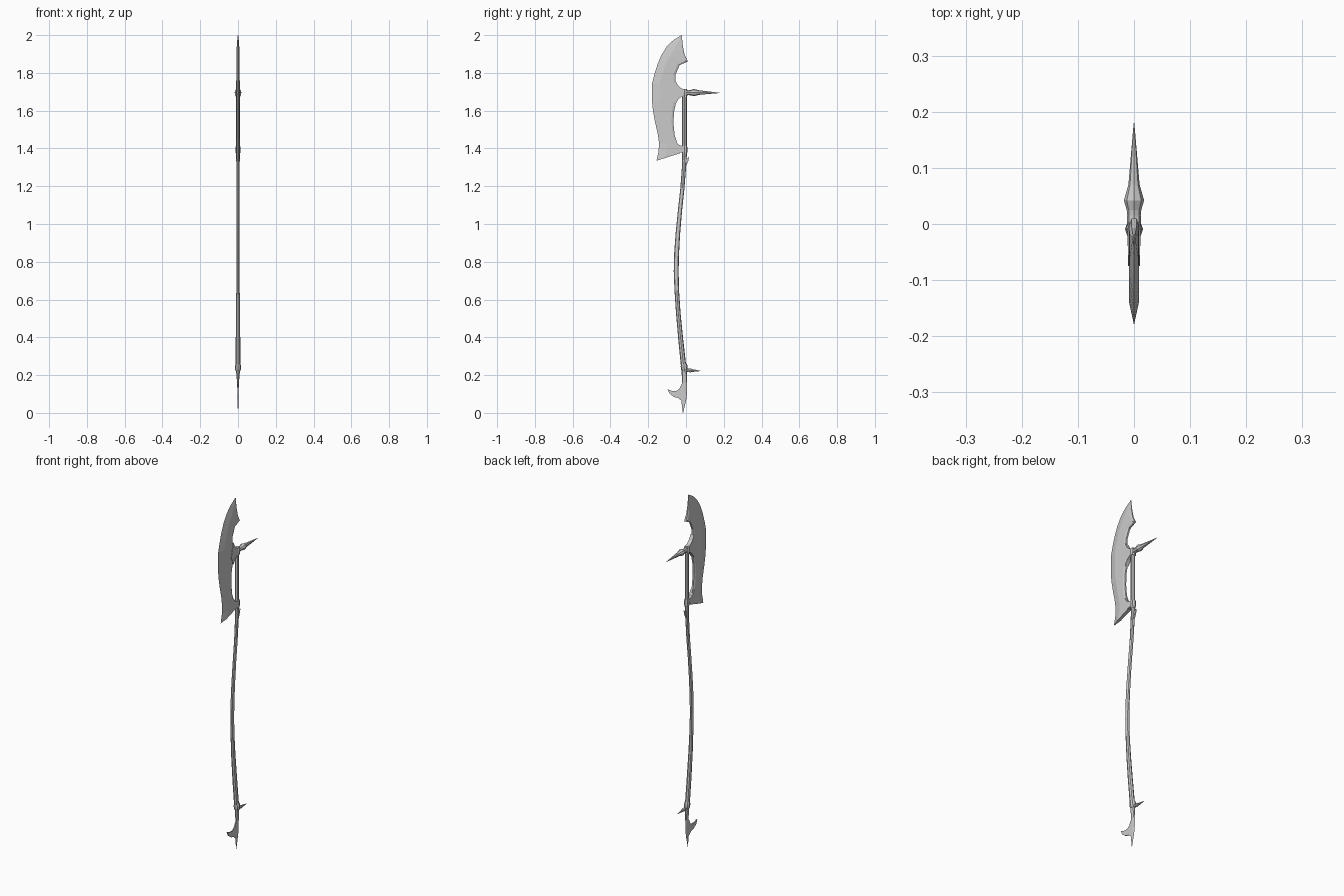
import bpy, bmesh, math
from mathutils import Vector


def loft(name, rings):
    """Bridge equal-length vertex rings and cap both ends."""
    bm = bmesh.new()
    vs = [[bm.verts.new(p) for p in r] for r in rings]
    n = len(vs[0])
    for a, b in zip(vs, vs[1:]):
        for i in range(n):
            j = (i + 1) % n
            bm.faces.new((a[i], a[j], b[j], b[i]))
    bm.faces.new(vs[0])
    bm.faces.new(vs[-1])
    bmesh.ops.triangulate(bm, faces=[f for f in bm.faces if len(f.verts) > 4])
    bmesh.ops.recalc_face_normals(bm, faces=bm.faces)
    me = bpy.data.meshes.new(name)
    bm.to_mesh(me)
    bm.free()
    ob = bpy.data.objects.new(name, me)
    bpy.context.collection.objects.link(ob)
    return ob


def tube(name, path, sides=8):
    """Faceted tube in the YZ plane; path rows are y, z, x-radius, in-plane radius."""
    pts = [Vector((0, p[0], p[1])) for p in path]
    rings = []
    for i, (y, z, rx, rn) in enumerate(path):
        t = (pts[min(i + 1, len(pts) - 1)] - pts[max(i - 1, 0)]).normalized()
        nrm = Vector((0, t.z, -t.y))
        ring = []
        for k in range(sides):
            a = 2 * math.pi * k / sides
            ring.append(pts[i] + Vector((math.cos(a) * rx, 0, 0)) + nrm * math.sin(a) * rn)
        rings.append(ring)
    return loft(name, rings)


def plate(name, outline, t):
    """Flat plate of half thickness t from a YZ outline."""
    return loft(name, [[(x, y, z) for y, z in outline] for x in (-t, t)])


# Axe blade: outer edge and inner edge stations from top tip to lower tip
stations = [
    (-.024, 2.0, -.022, 1.996), (-.065, 1.975, -.017, 1.945),
    (-.10, 1.942, -.007, 1.895), (-.13, 1.895, .010, 1.860),
    (-.15, 1.848, -.033, 1.842), (-.168, 1.79, -.056, 1.79),
    (-.179, 1.745, -.054, 1.75), (-.18, 1.70, -.040, 1.72),
    (-.18, 1.65, -.052, 1.645), (-.175, 1.60, -.064, 1.59),
    (-.164, 1.54, -.066, 1.53), (-.15, 1.48, -.060, 1.47),
    (-.143, 1.43, -.045, 1.425), (-.145, 1.385, -.035, 1.395),
    (-.156, 1.335, -.030, 1.375)]
rings = []
for i, (oy, oz, iy, iz) in enumerate(stations):
    o, n = Vector((0, oy, oz)), Vector((0, iy, iz))
    f = min(.45, .042 / (n - o).length)
    bev = o.lerp(n, f)
    back = o.lerp(n, .9)
    t = min(.009, .002 + .003 * i)
    X = Vector((1, 0, 0))
    rings.append([o, bev + X * t, back + X * t, n + X * t * .5,
                  n - X * t * .5, back - X * t, bev - X * t])
loft("axe_blade", rings)

# Arms joining blade to socket
plate("upper_blade_arm", [(-.056, 1.76), (-.042, 1.733), (-.024, 1.717), (.002, 1.712),
                          (.002, 1.672), (-.022, 1.676), (-.04, 1.66), (-.056, 1.635),
                          (-.075, 1.68)], .011)
plate("lower_blade_arm", [(-.06, 1.45), (-.042, 1.421), (-.02, 1.413), (.003, 1.41),
                          (.003, 1.38), (-.022, 1.38), (-.06, 1.368)], .011)

# Socket rod beside the blade, with collars
tube("socket_rod", [(-.008, 1.36, .010, .0125), (-.008, 1.70, .010, .0125), (-.008, 1.712, .007, .009)])
tube("lower_collar", [(-.008, 1.37, .011, .013), (-.008, 1.38, .013, .015),
                      (-.008, 1.405, .013, .015), (-.008, 1.415, .011, .013)])
tube("upper_collar", [(-.008, 1.672, .011, .013), (-.008, 1.682, .015, .014),
                      (-.008, 1.705, .015, .014), (-.008, 1.715, .010, .012)])

# Back spike
tube("back_spike", [(-.01, 1.695, .013, .015), (.015, 1.695, .012, .013), (.025, 1.695, .013, .014),
                    (.042, 1.696, .018, .019), (.07, 1.696, .010, .012), (.18, 1.694, .0006, .0006)])

# Curved haft and small thorn under the head
tube("curved_haft", [(-.007, 1.39, .010, .013), (-.010, 1.31, .009, .011), (-.019, 1.19, .008, .011),
                     (-.032, 1.07, .008, .011), (-.043, .95, .008, .012), (-.050, .84, .008, .013),
                     (-.052, .75, .008, .013), (-.049, .65, .009, .012), (-.041, .53, .011, .012),
                     (-.028, .39, .012, .013), (-.012, .24, .012, .014)])
plate("haft_thorn", [(-.005, 1.35), (.004, 1.345), (.016, 1.355), (.012, 1.335), (.002, 1.31), (-.01, 1.30)], .004)

# Butt collar and butt spike
tube("butt_collar", [(-.011, .26, .012, .014), (-.010, .248, .016, .018),
                     (-.009, .232, .016, .018), (-.008, .22, .011, .014)])
tube("butt_spike", [(-.01, .226, .009, .010), (.012, .226, .007, .008), (.022, .225, .009, .011),
                    (.035, .224, .006, .007), (.08, .222, .0006, .0006)])

# Pommel tapering to a point, with a curled hook
tube("pommel", [(-.009, .24, .012, .014), (-.008, .16, .005, .014), (-.010, .11, .003, .016),
                (-.012, .07, .003, .013), (-.014, .04, .002, .008), (-.016, 0, .0005, .001)])
plate("pommel_hook", [(-.010, .17), (-.024, .15), (-.034, .129), (-.05, .117), (-.075, .117),
                      (-.098, .126), (-.088, .103), (-.065, .085), (-.04, .078), (-.022, .062),
                      (-.008, .05)], .003)
